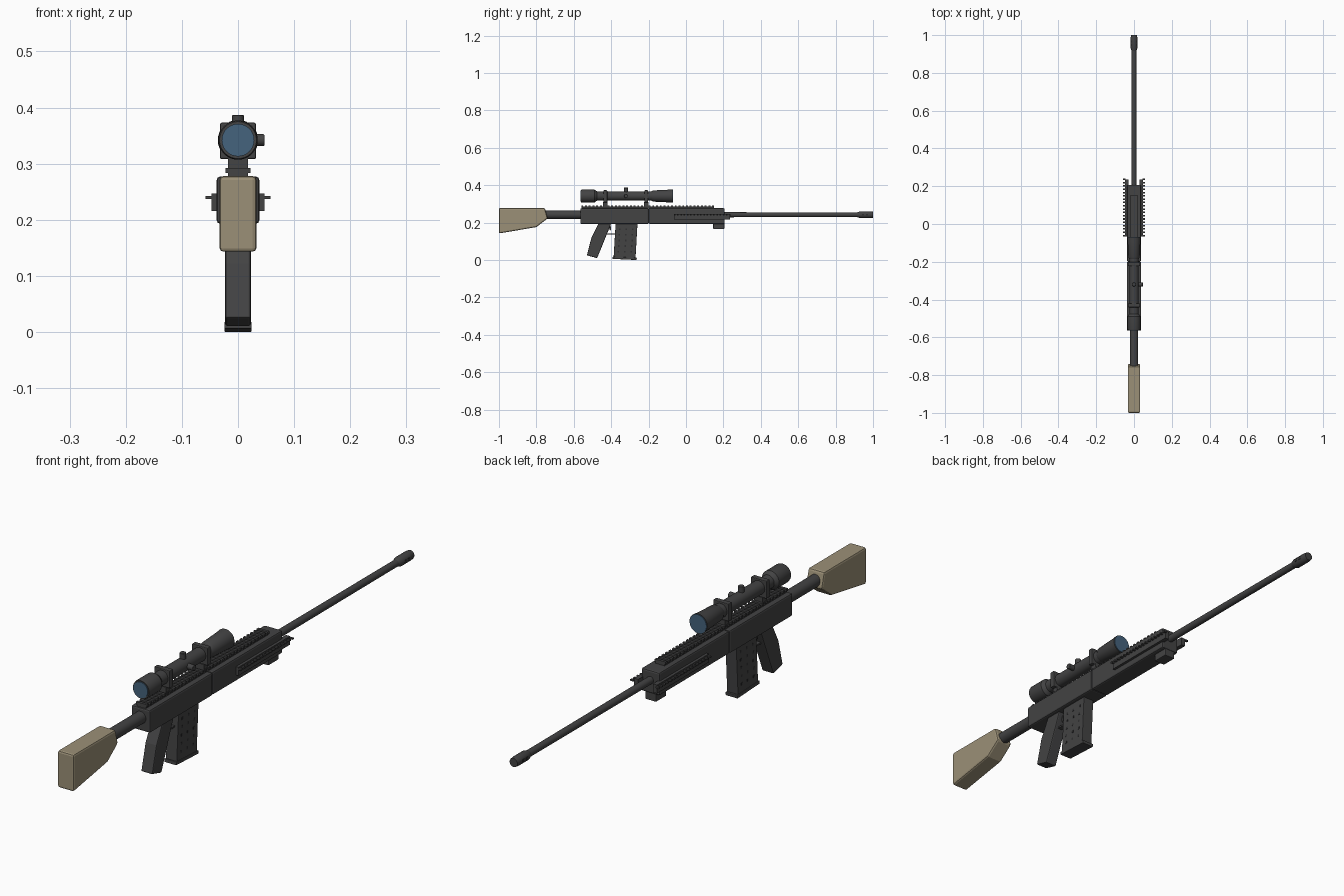
import bpy, bmesh, math
from mathutils import Matrix

if "Cube" in bpy.data.objects:
    bpy.data.objects.remove(bpy.data.objects["Cube"])


def mat(name, c):
    m = bpy.data.materials.new(name)
    m.diffuse_color = (*c, 1)
    m.use_nodes = True
    m.node_tree.nodes["Principled BSDF"].inputs["Base Color"].default_value = m.diffuse_color
    return m


GREY = mat("gunmetal grey", (0.056, 0.056, 0.057))
DARK = mat("dark grey", (0.03, 0.03, 0.031))
TAN = mat("tan", (0.33, 0.28, 0.185))
BLUE = mat("lens blue", (0.06, 0.125, 0.205))


def finish(name, bm, m, bevel=0, smooth=False):
    bmesh.ops.recalc_face_normals(bm, faces=bm.faces)
    me = bpy.data.meshes.new(name)
    bm.to_mesh(me)
    bm.free()
    me.materials.append(m)
    ob = bpy.data.objects.new(name, me)
    bpy.context.collection.objects.link(ob)
    if bevel:
        b = ob.modifiers.new("bevel", 'BEVEL')
        b.width, b.segments, b.limit_method = bevel, 2, 'ANGLE'
    if smooth:
        bpy.ops.object.select_all(action='DESELECT')
        ob.select_set(True)
        bpy.context.view_layer.objects.active = ob
        bpy.ops.object.shade_smooth_by_angle(angle=math.radians(35))
    return ob


def add_box(bm, x, y, z):
    """Box from (min, max) pairs."""
    r = bmesh.ops.create_cube(bm, size=1)
    for v in r["verts"]:
        for i, (a, b) in enumerate((x, y, z)):
            v.co[i] = a + (v.co[i] + 0.5) * (b - a)


def box(name, x, y, z, m=GREY, bevel=0):
    bm = bmesh.new()
    add_box(bm, x, y, z)
    return finish(name, bm, m, bevel)


def side_profile(name, pts, half, m=GREY, bevel=0):
    """Extrude a (y, z) outline across x."""
    bm = bmesh.new()
    f = bm.faces.new([bm.verts.new((-half, y, z)) for y, z in pts])
    r = bmesh.ops.extrude_face_region(bm, geom=[f])
    for v in r["geom"]:
        if isinstance(v, bmesh.types.BMVert):
            v.co.x = half
    return finish(name, bm, m, bevel)


def lathe(name, pts, z, m=GREY, n=32, x=0.0):
    """Solid of revolution around the y direction from (y, r) pairs."""
    bm = bmesh.new()
    rings = [[bm.verts.new((x + r * math.cos(2 * math.pi * i / n), y,
                            z + r * math.sin(2 * math.pi * i / n)))
              for i in range(n)] for y, r in pts]
    for a, b in zip(rings, rings[1:]):
        for i in range(n):
            j = (i + 1) % n
            bm.faces.new((a[i], a[j], b[j], b[i]))
    bm.faces.new(rings[0])
    bm.faces.new(rings[-1])
    return finish(name, bm, m, 0, True)


def knob(name, r, loc, h, axis):
    bm = bmesh.new()
    rot = Matrix.Rotation(math.pi / 2, 4, 'Y') if axis == 'X' else Matrix()
    bmesh.ops.create_cone(bm, cap_ends=True, segments=20, radius1=r, radius2=r, depth=h,
                          matrix=Matrix.Translation(loc) @ rot)
    return finish(name, bm, GREY, 0.0015, True)


# Stock and buffer tube
side_profile("stock", [(-1, .142), (-.80, .176), (-.74, .222), (-.755, .278), (-1, .278)],
             .033, TAN, .007)
lathe("buffer_tube", [(-.76, .022), (-.55, .022)], .242)

# Receiver and handguard
box("receiver", (-.038, .038), (-.565, -.2), (.193, .277), GREY, .006)
box("handguard", (-.037, .037), (-.2, .207), (.193, .277), GREY, .006)
box("bipod_block", (-.022, .022), (.145, .205), (.166, .196), GREY, .003)

# Barrel and muzzle brake
lathe("barrel", [(.19, .0135), (.94, .0125)], .242)
lathe("muzzle_brake", [(.915, .0125), (.93, .018), (.985, .018), (1, .016)], .242, GREY, 16)
bm = bmesh.new()
for s in (-1, 1):
    for y in (.942, .962):
        add_box(bm, sorted((s * .014, s * .0185)), (y, y + .01), (.237, .247))
finish("muzzle_slots", bm, DARK)

# Top rail with teeth
bm = bmesh.new()
add_box(bm, (-.018, .018), (-.56, .15), (.275, .285))
for i in range(36):
    y = -.56 + i * .02
    add_box(bm, (-.022, .022), (y, y + .01), (.283, .292))
finish("top_rail", bm, GREY)

# Side rails with thin teeth
for s, side in ((-1, "left"), (1, "right")):
    bm = bmesh.new()
    add_box(bm, sorted((s * .03, s * .047)), (-.065, .235), (.216, .247))
    for i in range(18):
        y = -.065 + i * .0175
        add_box(bm, sorted((s * .045, s * .058)), (y, y + .008), (.237, .2425))
    finish(side + "_rail", bm, GREY)

# Grip, trigger and guard
side_profile("grip", [(-.465, .2), (-.505, .122), (-.53, .025), (-.475, .01), (-.398, .2)],
             .023, GREY, .004)
box("trigger_guard", (-.009, .009), (-.46, -.375), (.137, .143))
side_profile("trigger", [(-.415, .2), (-.405, .2), (-.4, .16), (-.407, .158)], .004)

# Magazine, base plate and side holes
side_profile("magazine", [(-.376, .2), (-.387, .014), (-.270, .008), (-.259, .2)],
             .0225, GREY, .002)
side_profile("magazine_base", [(-.392, .018), (-.393, .006), (-.264, 0), (-.263, .012)],
             .0245, GREY, .002)
bm = bmesh.new()
for s in (-1, 1):
    for row in range(5):
        z = .04 + row * .03
        for col in range(3):
            y = -.362 + col * .035 + (z - .1) * .06
            add_box(bm, sorted((s * .022, s * .0232)), (y, y + .008), (z, z + .009))
finish("magazine_holes", bm, DARK)

# Scope
Z = .342
lathe("scope_tube", [(-.49, .025), (-.17, .025)], Z)
lathe("scope_eyepiece", [(-.562, .033), (-.555, .035), (-.49, .035), (-.476, .025)], Z)
lathe("scope_objective", [(-.185, .025), (-.175, .030), (-.09, .034), (-.072, .036)], Z)
lathe("rear_lens", [(-.565, .029), (-.555, .029)], Z, BLUE)
lathe("front_lens", [(-.08, .034), (-.0695, .034)], Z, BLUE)

# Scope rings and mounts
for n, y in (("rear", -.441), ("front", -.222)):
    box(n + "_scope_ring", (-.032, .032), (y, y + .02), (.308, .373), GREY, .003)
    box(n + "_scope_mount", (-.018, .018), (y - .002, y + .022), (.284, .31), GREY)

# Turrets
knob("top_turret", .0105, (0, -.32, .372), .03, 'Z')
knob("side_turret", .0105, (.033, -.32, Z), .028, 'X')
